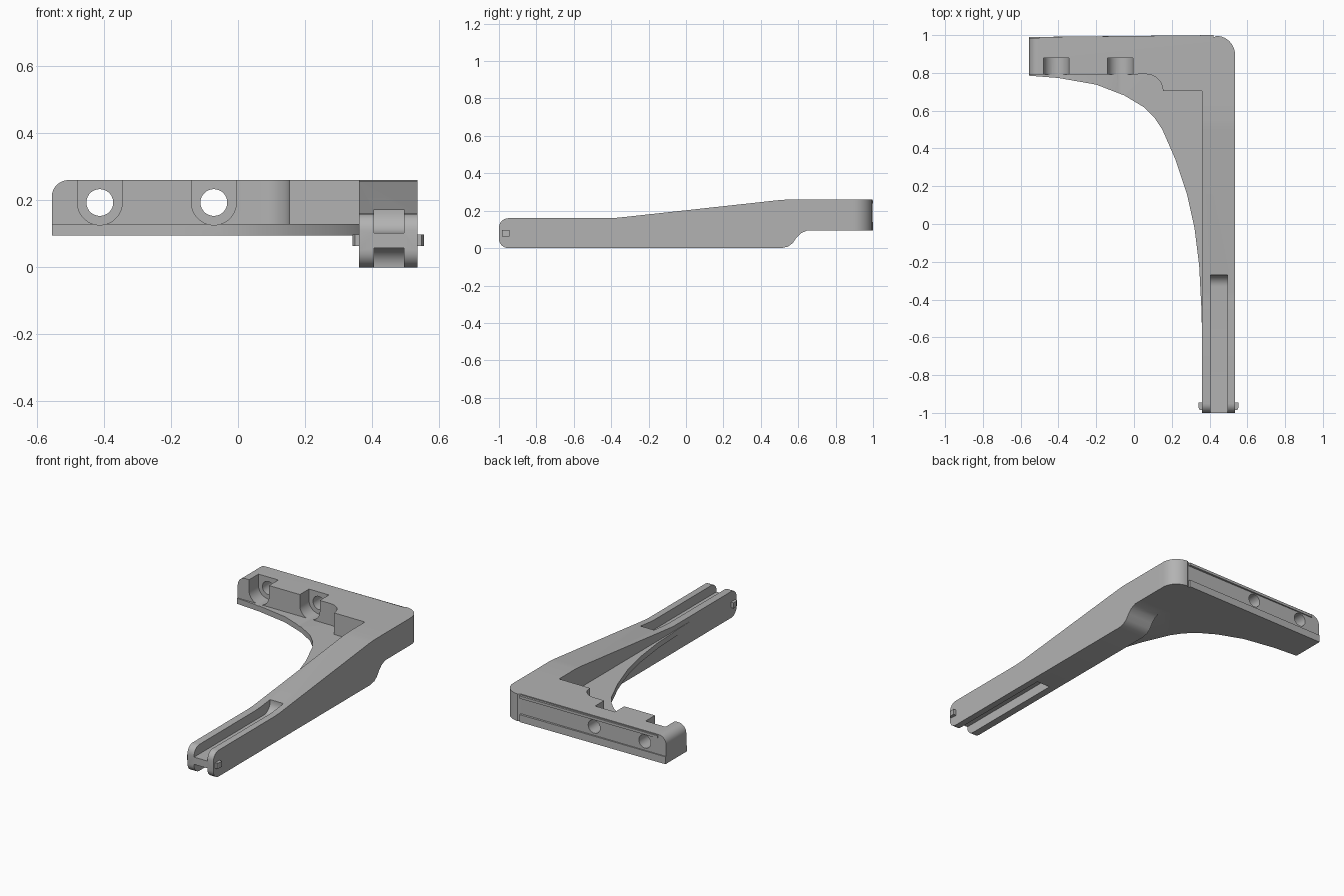
import bpy, bmesh
from math import sin, cos, pi, radians
from mathutils import Vector

cube = bpy.data.objects.get("Cube")
if cube:
    bpy.data.objects.remove(cube)

grey = bpy.data.materials.new("mid grey")
grey.use_nodes = True
colour = (0.45, 0.45, 0.45, 1)
grey.diffuse_color = colour
grey.node_tree.nodes["Principled BSDF"].inputs["Base Color"].default_value = colour


def arc(cx, cy, r, a, b, n=10):
    """Points on a circular arc, angles in degrees."""
    return [(cx + r * cos(radians(a + (b - a) * i / n)),
             cy + r * sin(radians(a + (b - a) * i / n))) for i in range(n + 1)]


def prism(name, pts, axis, lo, hi, round_end=0):
    """Extrude a 2D outline along x, y or z."""
    place = {"x": lambda p, t: (t, p[0], p[1]),
             "y": lambda p, t: (p[0], t, p[1]),
             "z": lambda p, t: (p[0], p[1], t)}[axis]
    bm = bmesh.new()
    face = bm.faces.new([bm.verts.new(place(p, lo)) for p in pts])
    out = bmesh.ops.extrude_face_region(bm, geom=[face])
    shift = Vector(place((0, 0), hi - lo))
    bmesh.ops.translate(bm, vec=shift,
                        verts=[g for g in out["geom"] if isinstance(g, bmesh.types.BMVert)])
    bmesh.ops.recalc_face_normals(bm, faces=bm.faces)
    if round_end:
        left = min(v.co.x for v in bm.verts)
        edges = [e for e in bm.edges
                 if all(v.co.x < left + 0.001 and v.co.z > hi - 0.001 for v in e.verts)]
        bmesh.ops.bevel(bm, geom=edges, offset=round_end, segments=8,
                        profile=0.5, affect="EDGES")
    mesh = bpy.data.meshes.new(name)
    bm.to_mesh(mesh)
    bm.free()
    mesh.materials.append(grey)
    ob = bpy.data.objects.new(name, mesh)
    bpy.context.collection.objects.link(ob)
    return ob


def box(name, x, y, z):
    return prism(name, [(x[0], y[0]), (x[1], y[0]), (x[1], y[1]), (x[0], y[1])], "z", *z)


def combine(target, tool, operation):
    """Apply a boolean and discard the tool."""
    mod = target.modifiers.new("cut", "BOOLEAN")
    mod.operation, mod.solver, mod.object = operation, "EXACT", tool
    bpy.context.view_layer.objects.active = target
    bpy.ops.object.modifier_apply(modifier=mod.name)
    bpy.data.objects.remove(tool)


LEFT, RIGHT, INNER = -0.555, 0.535, 0.36
LOW, TOP = 0.095, 0.26

# Mounting bar with rounded outer corner
outline = [(LEFT, 0.79)] + arc(0.065, 0.705, 0.088, 90, 0) + [(INNER, 0.705), (RIGHT, 0.705)]
outline += arc(RIGHT - 0.1, 0.896, 0.1, 0, 90) + [(0.42, 0.986), (LEFT, 0.984)]
bracket = prism("bracket", outline, "z", LOW, TOP, round_end=0.05)

# Long tapered arm, drawn from the side
side = arc(-0.95, 0.05, 0.05, 180, 270, 6) + [(0.51, 0)]
side += [(0.545, 0.008), (0.57, 0.026), (0.59, 0.055), (0.615, 0.08), (0.65, LOW)]
side += [(0.75, LOW), (0.75, TOP), (0.55, TOP), (0.5, 0.257), (-0.36, 0.163), (-0.41, 0.16)]
side += arc(-0.95, 0.11, 0.05, 90, 180, 6)
combine(bracket, prism("arm", side, "x", INNER, RIGHT), "UNION")

# Thin curved web in the inner corner
curve = [(LEFT, 0.785), (-0.4, 0.773), (-0.2, 0.738), (-0.05, 0.68), (0.05, 0.62),
         (0.11, 0.56), (0.15, 0.5), (0.22, 0.34), (0.28, 0.16), (0.32, -0.02),
         (0.345, -0.22), (0.357, -0.45), (0.361, -0.62), (0.39, -0.62), (0.39, 0.83), (LEFT, 0.83)]
combine(bracket, prism("web", curve, "z", LOW, 0.129), "UNION")

# Raised rails on the back face
for name, start, z in (("upper_rail", -0.5, (0.238, 0.254)), ("lower_rail", LEFT, (LOW, 0.14))):
    rail = [(start, 0.97), (0.42, 0.97), (0.42, 1.0), (start, 0.99)]
    combine(bracket, prism(name, rail, "z", *z), "UNION")

# Screw pockets and through holes
for x in (-0.412, -0.072):
    pocket = arc(x, 0.193, 0.067, 180, 360, 18) + [(x + 0.067, 0.4), (x - 0.067, 0.4)]
    combine(bracket, prism("pocket", pocket, "y", 0.6, 0.88), "DIFFERENCE")
    hole = arc(x, 0.193, 0.04, 0, 360, 28)[:-1]
    combine(bracket, prism("hole", hole, "y", 0.6, 1.1), "DIFFERENCE")

# Upper and lower slots in the arm, with curved run-outs
upper = [(-1.1, 0.102)] + arc(-0.33, 0.162, 0.06, 270, 360, 8) + [(-0.27, 0.4), (-1.1, 0.4)]
lower = [(-1.1, 0.058)] + arc(-0.33, -0.002, 0.06, 90, 0, 8) + [(-0.27, -0.1), (-1.1, -0.1)]
for profile in (upper, lower):
    combine(bracket, prism("slot", profile, "x", 0.405, 0.495), "DIFFERENCE")

# Side catches at the arm tip
for face, d in ((INNER, -1), (RIGHT, 1)):
    catch = [(face - d * 0.02, -0.985), (face + d * 0.012, -0.985), (face + d * 0.019, -0.97),
             (face + d * 0.019, -0.945), (face - d * 0.02, -0.945)]
    combine(bracket, prism("catch", catch, "z", 0.063, 0.097), "UNION")

bpy.ops.object.select_all(action="DESELECT")
bracket.select_set(True)
bpy.context.view_layer.objects.active = bracket
bpy.ops.object.shade_smooth_by_angle(angle=radians(30))
